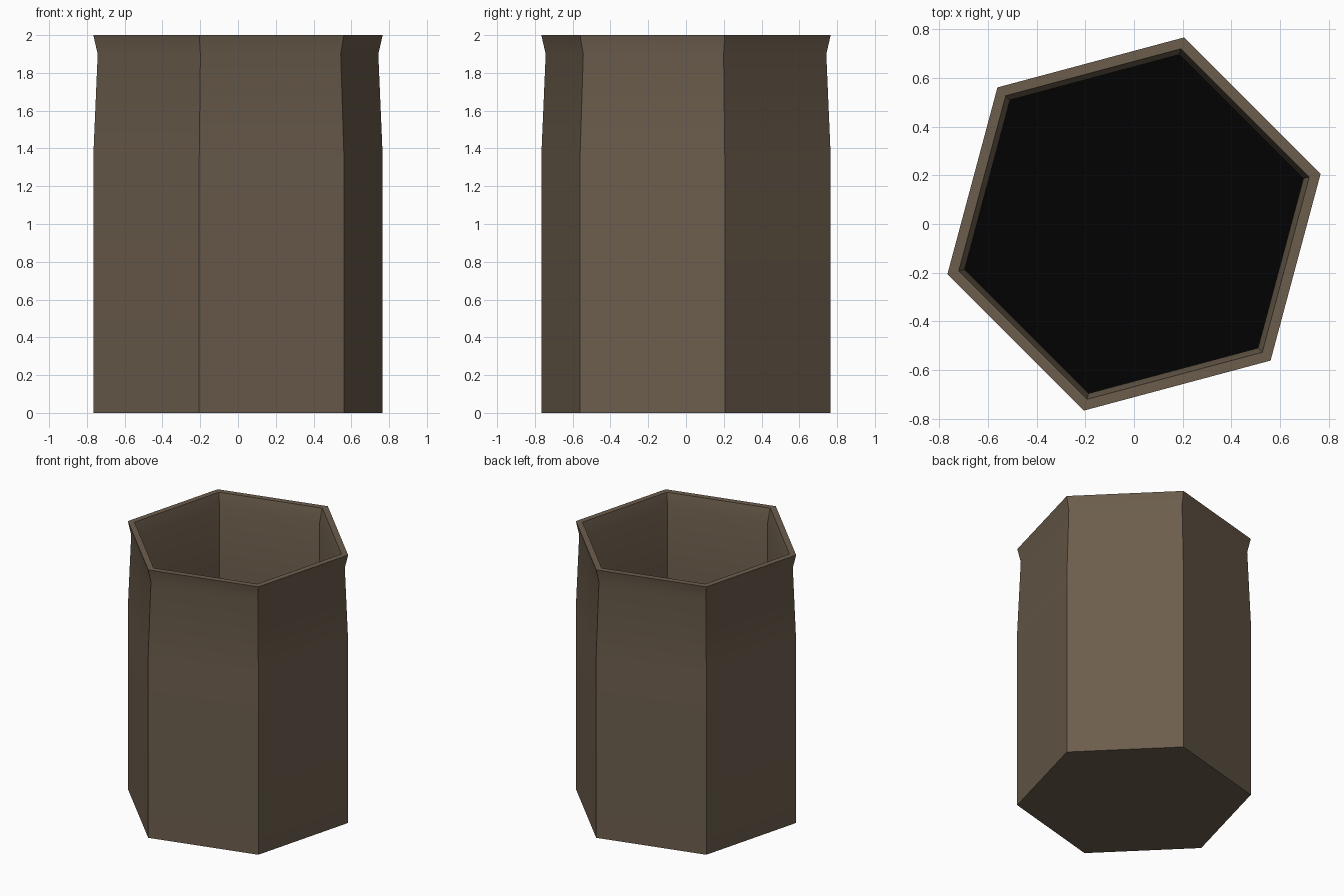
import bpy, bmesh, math

if "Cube" in bpy.data.objects:
    bpy.data.objects.remove(bpy.data.objects["Cube"])


def material(name, rgb):
    m = bpy.data.materials.new(name)
    m.diffuse_color = (*rgb, 1.0)
    m.use_nodes = True
    m.node_tree.nodes["Principled BSDF"].inputs["Base Color"].default_value = m.diffuse_color
    return m


brown = material("dull brown", (0.148, 0.110, 0.073))
black = material("near black", (0.0005, 0.0005, 0.0005))

SIDES, TURN = 6, math.radians(15)

# Profile (radius, height): outer wall, flared lip, rim, inner neck, straight liner
profile = [(0.793, 0.0), (0.793, 1.36), (0.769, 1.90), (0.793, 2.0),
           (0.745, 2.0), (0.72, 1.90), (0.72, 1.28), (0.72, 0.04)]

bm = bmesh.new()
rings = []
for r, z in profile:
    rings.append([bm.verts.new((r * math.cos(TURN + i * math.tau / SIDES),
                                r * math.sin(TURN + i * math.tau / SIDES), z))
                  for i in range(SIDES)])
for a, b in zip(rings, rings[1:]):
    for i in range(SIDES):
        j = (i + 1) % SIDES
        face = bm.faces.new((a[i], a[j], b[j], b[i]))
        face.material_index = int(b is rings[-1])  # dark lower liner

# Underside, and the dark floor inside
bm.faces.new(list(reversed(rings[0])))
floor = bm.faces.new(rings[-1])
floor.material_index = 1
bm.normal_update()

mesh = bpy.data.meshes.new("hexagonal_container")
bm.to_mesh(mesh)
bm.free()
mesh.materials.append(brown)
mesh.materials.append(black)
obj = bpy.data.objects.new("hexagonal_container", mesh)
bpy.context.collection.objects.link(obj)

# Smooth along the wall curve, sharp at the six corners and the rim
bpy.context.view_layer.objects.active = obj
obj.select_set(True)
bpy.ops.object.shade_smooth_by_angle(angle=math.radians(30))
